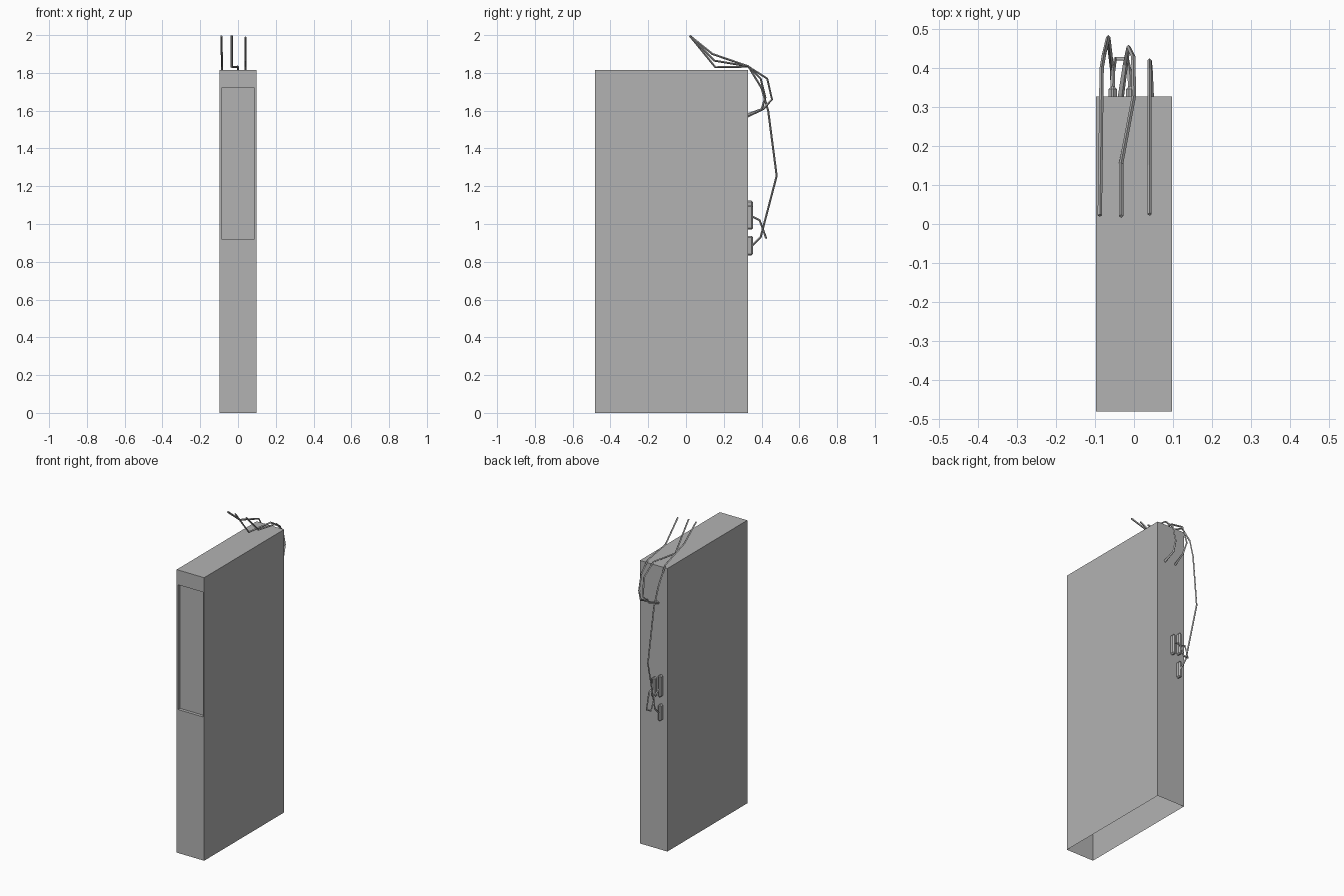
import bpy, bmesh
from mathutils import Vector

if "Cube" in bpy.data.objects:
    bpy.data.objects.remove(bpy.data.objects["Cube"], do_unlink=True)

grey = bpy.data.materials.new("plain grey")
grey.use_nodes = True
colour = (0.45, 0.45, 0.45, 1)
grey.diffuse_color = colour
grey.node_tree.nodes["Principled BSDF"].inputs["Base Color"].default_value = colour

HALF_WIDTH, FRONT, BACK, TOP = 0.0975, -0.482, 0.328, 1.815


def box(bm, low, high):
    """Add a box between two corners."""
    low, high = Vector(low), Vector(high)
    verts = bmesh.ops.create_cube(bm, size=1)["verts"]
    bmesh.ops.scale(bm, vec=high - low, verts=verts)
    bmesh.ops.translate(bm, vec=(low + high) / 2, verts=verts)


def finish(name, bm):
    mesh = bpy.data.meshes.new(name)
    bm.to_mesh(mesh)
    bm.free()
    mesh.materials.append(grey)
    obj = bpy.data.objects.new(name, mesh)
    bpy.context.collection.objects.link(obj)
    return obj


def cable(name, points, radius=0.0055, end_scale=1.0):
    """Square-section cable along straight segments; its last end may flare."""
    curve = bpy.data.curves.new(name, "CURVE")
    curve.dimensions = "3D"
    curve.bevel_depth = radius
    curve.bevel_resolution = 0
    curve.use_fill_caps = True
    spline = curve.splines.new("POLY")
    spline.points.add(len(points) - 1)
    for p, co in zip(spline.points, points):
        p.co = (*co, 1)
    spline.points[-1].radius = end_scale
    spline.points[-2].radius = (1 + end_scale) / 2
    spline.use_smooth = False
    curve.materials.append(grey)
    obj = bpy.data.objects.new(name, curve)
    bpy.context.collection.objects.link(obj)
    bpy.ops.object.select_all(action="DESELECT")
    obj.select_set(True)
    bpy.context.view_layer.objects.active = obj
    bpy.ops.object.convert(target="MESH")


# Cabinet shell, open underneath
bm = bmesh.new()
box(bm, (-HALF_WIDTH, FRONT, 0), (HALF_WIDTH, BACK, TOP))
bm.normal_update()
bottom = [f for f in bm.faces if f.normal.z < -0.9]
bmesh.ops.delete(bm, geom=bottom, context="FACES_ONLY")

# Recessed front panel: cut its outline, then push it in
cuts = [((0, 0, 0.92), (0, 0, 1)), ((0, 0, 1.72), (0, 0, 1)),
        ((-0.088, 0, 0), (1, 0, 0)), ((0.088, 0, 0), (1, 0, 0))]
for co, normal in cuts:
    faces = [f for f in bm.faces if f.normal.y < -0.9]
    edges = {e for f in faces for e in f.edges}
    verts = {v for f in faces for v in f.verts}
    bmesh.ops.bisect_plane(bm, geom=faces + list(edges) + list(verts),
                           plane_co=co, plane_no=normal)
    bm.normal_update()
panel = [f for f in bm.faces if f.normal.y < -0.9
         and abs(f.calc_center_median().x) < 0.02
         and 1.2 < f.calc_center_median().z < 1.45]
pushed = bmesh.ops.extrude_discrete_faces(bm, faces=panel)["faces"]
bmesh.ops.translate(bm, vec=(0, 0.02, 0), verts=[v for f in pushed for v in f.verts])
finish("cabinet", bm)

# Plugs on the back
for name, x, z, height in (("upper_left_plug", -0.01, 1.035, 0.13),
                           ("upper_right_plug", -0.055, 1.055, 0.14),
                           ("lower_plug", -0.055, 0.885, 0.105)):
    bm = bmesh.new()
    box(bm, (x - 0.011, BACK - 0.026, z - height / 2),
        (x + 0.011, BACK + 0.026, z + height / 2))
    bmesh.ops.bevel(bm, geom=bm.edges[:], offset=0.008, segments=1, affect="EDGES")
    finish(name, bm)

# Long cable from above the roof down to the lower plug
cable("long_cable", [(-0.088, 0.022, 1.995), (-0.086, 0.14, 1.9), (-0.084, 0.33, 1.835),
                     (-0.083, 0.4, 1.72), (-0.077, 0.435, 1.6), (-0.066, 0.48, 1.255),
                     (-0.056, 0.395, 0.93), (-0.055, 0.345, 0.88)])

# Short cables hooking back into the cabinet
cable("middle_cable", [(-0.033, 0.02, 1.997), (-0.033, 0.155, 1.83), (0, 0.33, 1.833),
                       (-0.002, 0.43, 1.77), (-0.014, 0.455, 1.66),
                       (-0.022, 0.41, 1.61), (-0.034, 0.325, 1.578)], end_scale=1.5)
cable("left_cable", [(0.04, 0.025, 1.99), (0.04, 0.15, 1.865), (0.04, 0.33, 1.835),
                     (0.04, 0.395, 1.77), (0.04, 0.42, 1.67),
                     (0.041, 0.4, 1.605), (0.043, 0.325, 1.572)], end_scale=1.5)

# Loop joining the two upper plugs
cable("plug_loop", [(-0.01, 0.34, 1.045), (-0.011, 0.39, 1.02), (-0.017, 0.424, 0.925),
                    (-0.048, 0.424, 0.925), (-0.054, 0.39, 1.02), (-0.055, 0.34, 1.045)])
